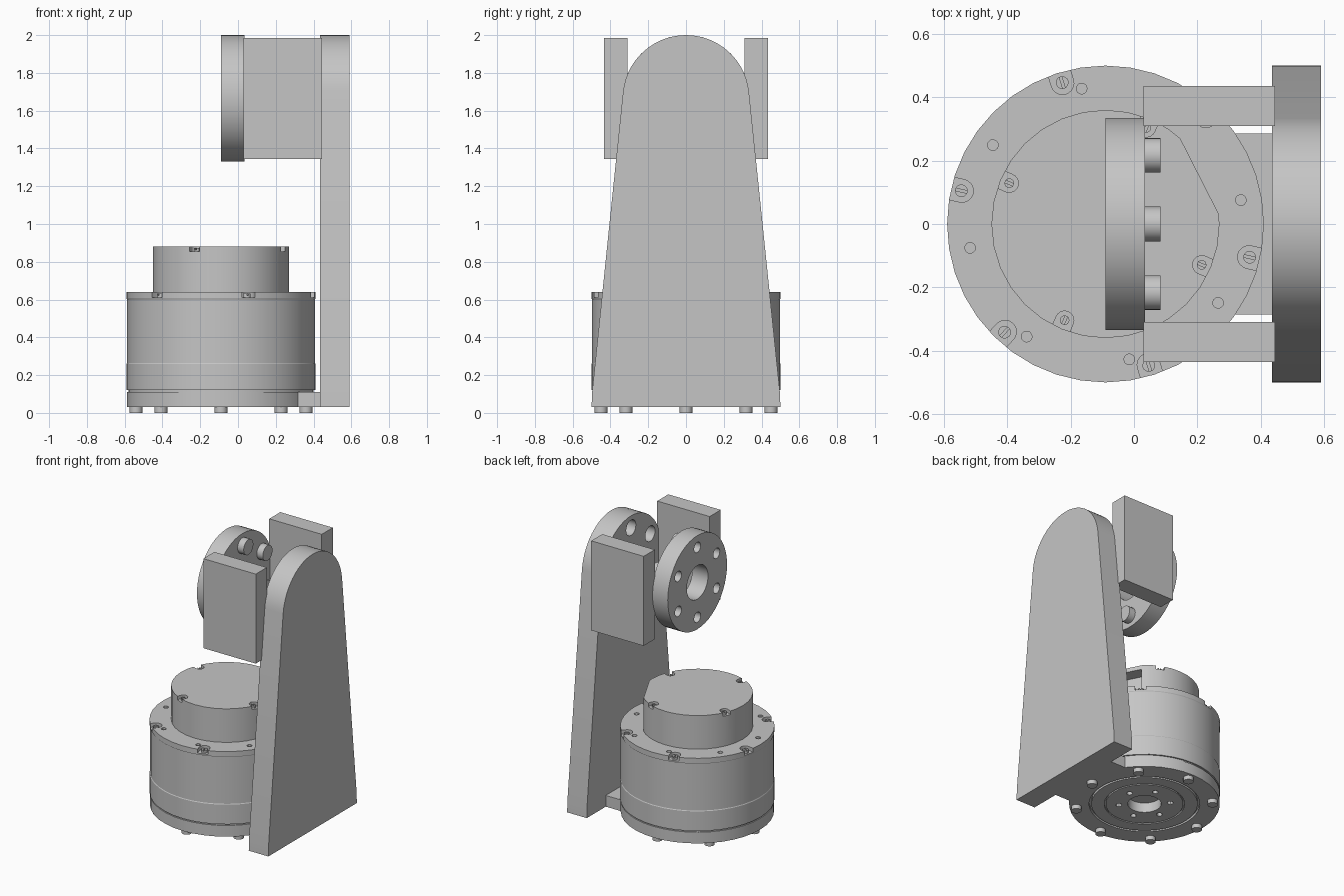
import bpy, bmesh
from math import sin, cos, pi, radians, sqrt
from mathutils import Matrix, Vector

cube = bpy.data.objects.get("Cube")
if cube:
    bpy.data.objects.remove(cube, do_unlink=True)

grey = bpy.data.materials.new("plain grey metal")
grey.use_nodes = True
grey.diffuse_color = (0.56, 0.56, 0.56, 1)
grey.node_tree.nodes["Principled BSDF"].inputs["Base Color"].default_value = (0.56, 0.56, 0.56, 1)

AXIS = Matrix.Translation((-0.09, 0, 0))            # vertical motor axis
ALONG_X = Matrix(((0, 0, 1, 0), (1, 0, 0, 0), (0, 1, 0, 0), (0, 0, 0, 1)))
HEAD = Matrix.Translation((0, 0, 1.665)) @ ALONG_X  # horizontal output axis


def arc(radius, start=0, end=360, steps=24, centre=(0, 0)):
    """Points on an arc; a full circle does not repeat its first point."""
    count = steps if end - start >= 360 else steps + 1
    angles = [radians(start + (end - start) * i / steps) for i in range(count)]
    return [(centre[0] + radius * cos(a), centre[1] + radius * sin(a)) for a in angles]


def rect(x0, x1, y0, y1):
    return [(x0, y0), (x1, y0), (x1, y1), (x0, y1)]


def prism(bm, points, low, high, matrix=Matrix()):
    """Extrude a flat outline from low to high along its local z."""
    bottom = [bm.verts.new(matrix @ Vector((x, y, low))) for x, y in points]
    top = [bm.verts.new(matrix @ Vector((x, y, high))) for x, y in points]
    bm.faces.new(bottom[::-1])
    bm.faces.new(top)
    for i in range(len(points)):
        j = (i + 1) % len(points)
        bm.faces.new((bottom[i], bottom[j], top[j], top[i]))


def lathe(bm, profile, steps, matrix):
    """Turn a radius and height profile round the local z axis."""
    verts = [bm.verts.new((r, 0, z)) for r, z in profile]
    edges = [bm.edges.new(pair) for pair in zip(verts, verts[1:])]
    bmesh.ops.spin(bm, geom=verts + edges, cent=(0, 0, 0), axis=(0, 0, 1),
                   angle=2 * pi, steps=steps, use_duplicate=False)
    bmesh.ops.remove_doubles(bm, verts=bm.verts[:], dist=0.0005)
    bm.transform(matrix)


def finish(bm, name):
    bmesh.ops.recalc_face_normals(bm, faces=bm.faces[:])
    mesh = bpy.data.meshes.new(name)
    bm.to_mesh(mesh)
    bm.free()
    obj = bpy.data.objects.new(name, mesh)
    bpy.context.collection.objects.link(obj)
    mesh.materials.append(grey)
    return obj


def activate(obj):
    bpy.ops.object.select_all(action='DESELECT')
    obj.select_set(True)
    bpy.context.view_layer.objects.active = obj


def smooth(*objects):
    for obj in objects:
        activate(obj)
        bpy.ops.object.shade_smooth_by_angle(angle=radians(30))


def cut(obj, cutter_bm):
    """Subtract a set of separate solids, then discard them."""
    cutter = finish(cutter_bm, obj.name + "_cutter")
    cutter.hide_render = True
    mod = obj.modifiers.new("cut", 'BOOLEAN')
    mod.operation, mod.solver, mod.object = 'DIFFERENCE', 'EXACT', cutter
    activate(obj)
    bpy.ops.object.modifier_apply(modifier=mod.name)
    bpy.data.objects.remove(cutter, do_unlink=True)


def around(first, count, matrix=AXIS):
    """Matrices turned evenly round an axis, local x pointing outward."""
    return [matrix @ Matrix.Rotation(radians(first + 360 * i / count), 4, 'Z') for i in range(count)]


def notch(r, radius):
    """U-shaped outline open toward the rim."""
    return arc(radius, 90, 270, 10, (r, 0)) + [(r + 0.1, -radius), (r + 0.1, radius)]


def screws(name, places, r, radius, low, high):
    bm, slots = bmesh.new(), bmesh.new()
    for m in places:
        prism(bm, arc(radius, steps=16, centre=(r, 0)), low, high, m)
        prism(slots, rect(r - 2 * radius, r + 2 * radius, -0.004, 0.004), high - 0.01, high + 0.01, m)
    obj = finish(bm, name)
    cut(obj, slots)
    smooth(obj)


# Bottom flange with ring grooves, centre bore and small holes
bm = bmesh.new()
lathe(bm, [(0, 0.11), (0.497, 0.11), (0.497, 0.03), (0.365, 0.03), (0.365, 0.05),
           (0.35, 0.05), (0.35, 0.03), (0.265, 0.03), (0.265, 0.04), (0.255, 0.04),
           (0.255, 0.03), (0.11, 0.03), (0.11, 0.1), (0, 0.1)], 40, AXIS)
flange = finish(bm, "base_flange")
holes = bmesh.new()
for m in around(15, 6):
    prism(holes, arc(0.02, steps=12, centre=(0.17, 0)), 0, 0.06, m)
cut(flange, holes)

# Bolt heads under the flange
bm = bmesh.new()
for m in around(0, 8):
    prism(bm, arc(0.034, steps=16, centre=(0.45, 0)), 0, 0.04, m)
base_bolts = finish(bm, "base_bolts")

# Motor housing with notches and dimples in its top rim
bm = bmesh.new()
lathe(bm, [(0, 0.11), (0.49, 0.11), (0.49, 0.12), (0.5, 0.12), (0.5, 0.26), (0.497, 0.265),
           (0.497, 0.6), (0.5, 0.605), (0.5, 0.64), (0, 0.64)], 40, AXIS)
housing = finish(bm, "motor_housing")
holes = bmesh.new()
for m in around(47, 6):
    prism(holes, notch(0.465, 0.036), 0.612, 0.7, m)
for m in around(10, 8):
    prism(holes, arc(0.017, steps=12, centre=(0.434, 0)), 0.61, 0.7, m)
cut(housing, holes)
screws("housing_screws", around(47, 6), 0.467, 0.02, 0.6, 0.632)

# Top cap with a flat side, an opening in the flat and four notches
bm = bmesh.new()
prism(bm, arc(0.36, steps=32), 0.63, 0.88, AXIS)
cap = finish(bm, "motor_cap")
side = AXIS @ Matrix.Rotation(radians(27), 4, 'Z')
flat = bmesh.new()
prism(flat, rect(0.333, 0.5, -0.3, 0.3), 0.6, 0.95, side)
cut(cap, flat)
holes = bmesh.new()
prism(holes, rect(0.24, 0.4, -0.12, 0.12), 0.65, 0.85, side)
for m in around(67, 4):
    prism(holes, notch(0.33, 0.029), 0.855, 0.95, m)
cut(cap, holes)
screws("cap_screws", around(67, 4), 0.33, 0.015, 0.84, 0.872)

# Neck joining the flange to the upright
bm = bmesh.new()
prism(bm, rect(0.3, 0.45, -0.285, 0.285), 0.03, 0.11)
finish(bm, "flange_neck")

# Tapered upright with a round top and blind bolt recesses
bm = bmesh.new()
outline = [(-0.5, 0.03), (0.5, 0.03), (0.497, 0.11)] + arc(0.335, 6, 174, 28, (0, 1.665)) + [(-0.497, 0.11)]
prism(bm, outline, 0.435, 0.59, ALONG_X)
upright = finish(bm, "upright")
holes = bmesh.new()
for m in around(30, 6, HEAD):
    prism(holes, arc(0.055, steps=20, centre=(0.25, 0)), 0.4, 0.51, m)
cut(upright, holes)

# Output ring with centre bore and bolt holes
bm = bmesh.new()
prism(bm, arc(0.335, steps=48), -0.09, 0.035, HEAD)
ring = finish(bm, "output_ring")
holes = bmesh.new()
prism(holes, arc(0.12, steps=32), -0.2, 0.2, HEAD)
for m in around(30, 6, HEAD):
    prism(holes, arc(0.037, steps=16, centre=(0.25, 0)), -0.2, 0.01, m)
cut(ring, holes)

# Bolt heads behind the output ring
bm = bmesh.new()
for m in around(30, 6, HEAD):
    prism(bm, arc(0.055, steps=20, centre=(0.25, 0)), 0.025, 0.083, m)
ring_bolts = finish(bm, "ring_bolts")

# Side blocks joining the ring and the upright
for name, sign in (("front_block", -1), ("back_block", 1)):
    bm = bmesh.new()
    prism(bm, rect(0.03, 0.445, sign * 0.31, sign * 0.435), 1.345, 1.985)
    finish(bm, name)

smooth(flange, base_bolts, housing, cap, upright, ring, ring_bolts)
